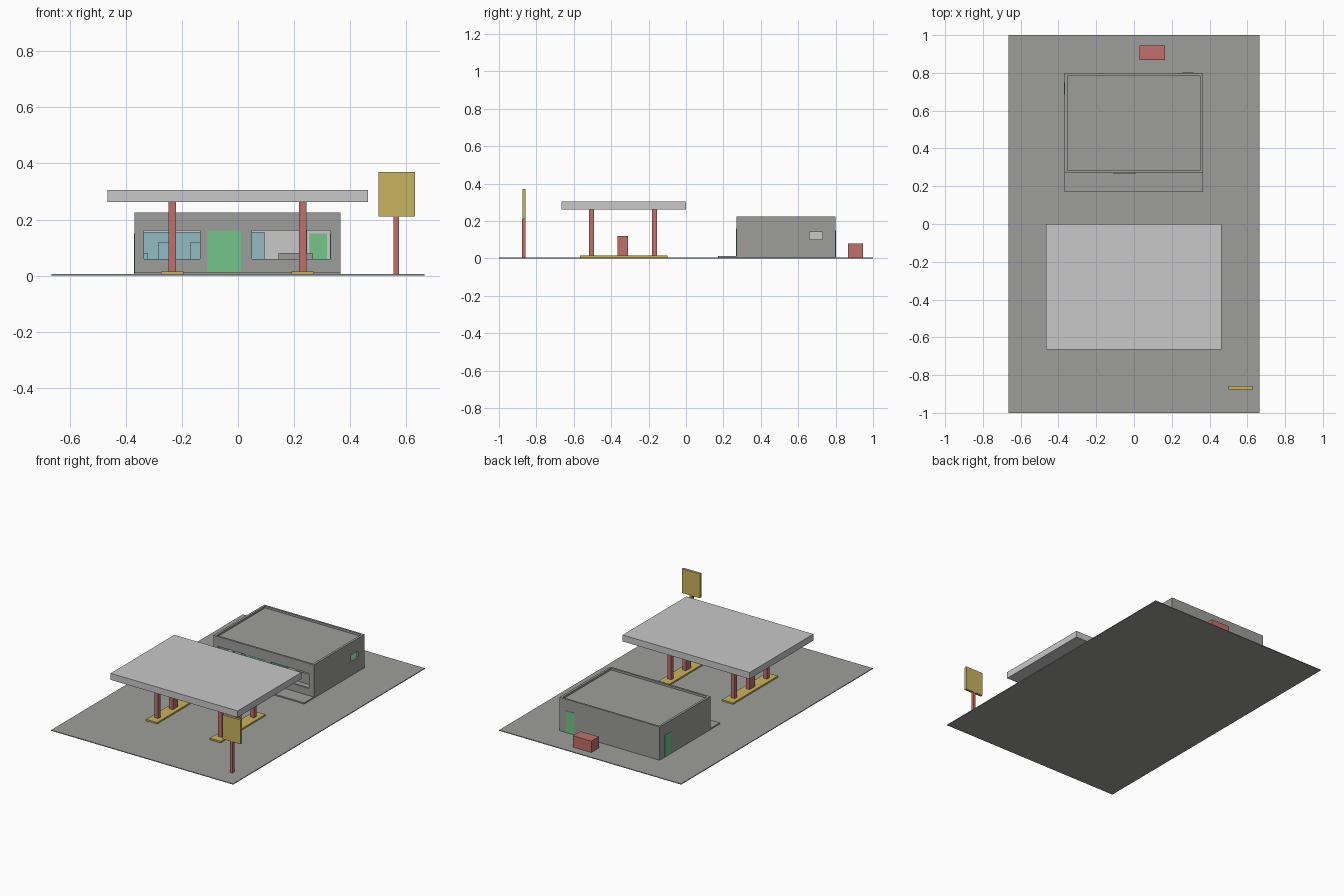
import bpy, bmesh
from mathutils import Vector

if "Cube" in bpy.data.objects:
    bpy.data.objects.remove(bpy.data.objects["Cube"])


def material(name, r, g, b):
    """Flat colour given as 0-255 sRGB, stored as linear."""
    lin = [(c / 255 / 12.92) if c < 11 else ((c / 255 + 0.055) / 1.055) ** 2.4 for c in (r, g, b)]
    m = bpy.data.materials.new(name)
    m.diffuse_color = (*lin, 1)
    m.use_nodes = True
    m.node_tree.nodes["Principled BSDF"].inputs["Base Color"].default_value = m.diffuse_color
    return m


GREY = material("concrete grey", 158, 158, 155)
LIGHT = material("light grey", 200, 200, 200)
RED = material("painted red", 192, 112, 106)
YELLOW = material("mustard yellow", 200, 180, 92)
GREEN = material("door green", 115, 197, 136)
BLUE = material("cooler blue", 145, 188, 196)


def box(name, x, y, z, mat):
    """Box from its (min, max) extents on each axis."""
    bm = bmesh.new()
    bmesh.ops.create_cube(bm, size=1)
    centre = Vector(((x[0] + x[1]) / 2, (y[0] + y[1]) / 2, (z[0] + z[1]) / 2))
    for v in bm.verts:
        v.co = Vector((v.co.x * (x[1] - x[0]), v.co.y * (y[1] - y[0]), v.co.z * (z[1] - z[0])))
    me = bpy.data.meshes.new(name)
    bm.to_mesh(me)
    bm.free()
    ob = bpy.data.objects.new(name, me)
    ob.location = centre
    bpy.context.collection.objects.link(ob)
    me.materials.append(mat)
    return ob


def cut(target, x, y, z):
    """Subtract a box from the target and discard the cutter."""
    cutter = box("cutter", x, y, z, GREY)
    cutter.hide_render = True
    mod = target.modifiers.new("cut", 'BOOLEAN')
    mod.operation, mod.solver, mod.object = 'DIFFERENCE', 'EXACT', cutter
    bpy.context.view_layer.update()
    me = bpy.data.meshes.new_from_object(target.evaluated_get(bpy.context.evaluated_depsgraph_get()))
    target.modifiers.clear()
    target.data = me
    bpy.data.objects.remove(cutter)


# Ground and entrance pavement
box("ground", (-0.665, 0.665), (-1, 1), (0, 0.005), GREY)
box("pavement", (-0.368, 0.365), (0.17, 0.27), (0.005, 0.013), GREY)

# Shop shell: hollow room, recessed roof, window and door openings
shop = box("shop_shell", (-0.368, 0.365), (0.27, 0.80), (0.004, 0.225), GREY)
cut(shop, (-0.353, 0.350), (0.283, 0.787), (0.013, 0.20))
cut(shop, (-0.353, 0.350), (0.283, 0.787), (0.212, 0.30))
cut(shop, (-0.335, -0.135), (0.25, 0.29), (0.06, 0.16))
cut(shop, (0.05, 0.33), (0.25, 0.29), (0.06, 0.16))
cut(shop, (0.34, 0.38), (0.66, 0.73), (0.10, 0.14))
# Inner walls and ceiling are light
shop.data.materials.clear()
shop.data.materials.append(GREY)
shop.data.materials.append(LIGHT)
for p in shop.data.polygons:
    c = shop.matrix_world @ p.center
    inside = -0.354 < c.x < 0.351 and 0.2825 < c.y < 0.7875 and 0.02 < c.z < 0.201
    p.material_index = int(inside)

# Doors fill the wall thickness and show on both faces
box("front_door", (-0.11, 0.01), (0.268, 0.285), (0.013, 0.16), GREEN)
box("back_door", (0.255, 0.317), (0.785, 0.802), (0.008, 0.15), GREEN)
box("side_door", (-0.370, -0.351), (0.685, 0.75), (0.008, 0.15), GREEN)

# Store room partitions and shop interior
box("partition_back", (-0.353, 0.245), (0.64, 0.65), (0.013, 0.20), LIGHT)
box("partition_side", (0.235, 0.245), (0.65, 0.787), (0.013, 0.20), LIGHT)
box("cooler", (-0.353, 0.095), (0.59, 0.64), (0.013, 0.155), BLUE)
for i in range(3):
    left = -0.283 + i * 0.114
    box(f"shelf_{i + 1}", (left, left + 0.053), (0.37, 0.53), (0.013, 0.12), BLUE)
box("low_display", (-0.353, -0.32), (0.33, 0.53), (0.013, 0.08), BLUE)
box("counter_front", (0.145, 0.265), (0.40, 0.44), (0.013, 0.08), GREY)
box("counter_side", (0.145, 0.19), (0.44, 0.55), (0.013, 0.08), GREY)
box("wall_shelf", (0.327, 0.350), (0.36, 0.56), (0.013, 0.15), LIGHT)

# Forecourt canopy with two pump islands
box("canopy", (-0.465, 0.463), (-0.665, 0), (0.262, 0.305), LIGHT)
for side, cx in (("left", -0.234), ("right", 0.231)):
    box(f"{side}_island", (cx - 0.04, cx + 0.04), (-0.567, -0.10), (0.004, 0.015), YELLOW)
    for end, cy in (("front", -0.505), ("rear", -0.168)):
        box(f"{side}_{end}_post", (cx - 0.013, cx + 0.013), (cy - 0.0125, cy + 0.0125), (0.015, 0.262), RED)
    box(f"{side}_pump", (cx - 0.013, cx + 0.013), (-0.365, -0.31), (0.015, 0.12), RED)

# Roadside sign
box("sign_pole", (0.555, 0.574), (-0.876, -0.857), (0.005, 0.21), RED)
box("sign_board", (0.50, 0.63), (-0.875, -0.858), (0.21, 0.37), YELLOW)

# Waste container behind the shop
box("waste_container", (0.03, 0.165), (0.867, 0.945), (0.005, 0.08), RED)
